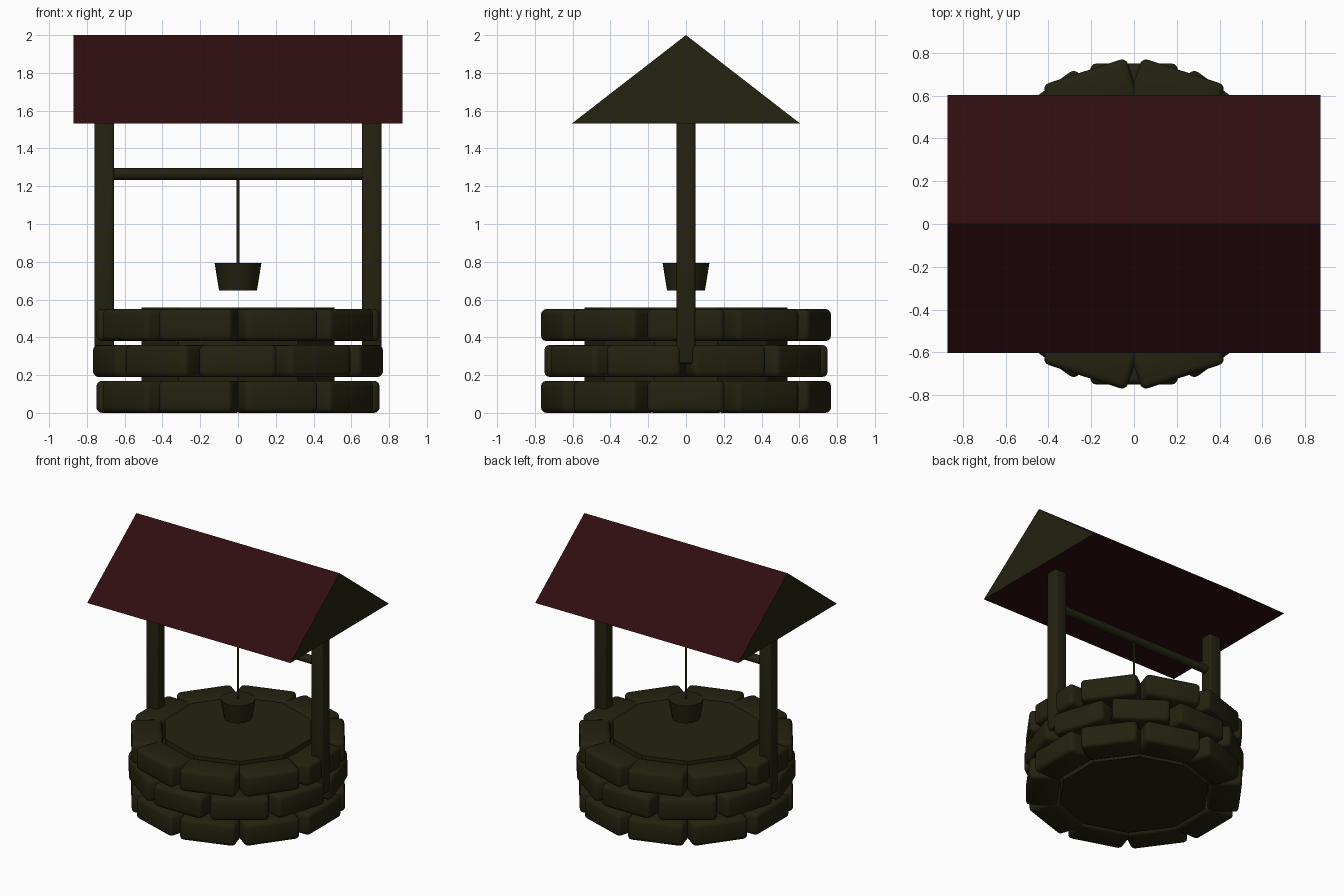
import bpy, bmesh, math
from mathutils import Matrix, Vector

cube = bpy.data.objects.get("Cube")
if cube:
    bpy.data.objects.remove(cube, do_unlink=True)


def material(name, rgb):
    m = bpy.data.materials.new(name)
    m.use_nodes = True
    m.diffuse_color = (*rgb, 1)
    m.node_tree.nodes["Principled BSDF"].inputs["Base Color"].default_value = (*rgb, 1)
    return m


olive = material("dark olive", (0.017, 0.016, 0.005))
red = material("dark red", (0.029, 0.004, 0.005))


def add_object(name, bm, mats=(olive,), smooth=None):
    bmesh.ops.recalc_face_normals(bm, faces=bm.faces)
    mesh = bpy.data.meshes.new(name)
    bm.to_mesh(mesh)
    bm.free()
    for m in mats:
        mesh.materials.append(m)
    ob = bpy.data.objects.new(name, mesh)
    bpy.context.collection.objects.link(ob)
    if smooth:
        bpy.ops.object.select_all(action='DESELECT')
        ob.select_set(True)
        bpy.context.view_layer.objects.active = ob
        bpy.ops.object.shade_smooth_by_angle(angle=math.radians(smooth))
    return ob


def rounded_box(name, low, high, bevel, turn=0):
    low, high = Vector(low), Vector(high)
    bm = bmesh.new()
    bmesh.ops.create_cube(bm, size=1, matrix=Matrix.Translation((low + high) / 2)
                          @ Matrix.Diagonal((*(high - low), 1)))
    bmesh.ops.bevel(bm, geom=bm.edges[:], offset=bevel, segments=3,
                    profile=0.5, affect='EDGES')
    bm.transform(Matrix.Rotation(turn, 4, 'Z'))
    return add_object(name, bm, smooth=40)


def cylinder(name, bottom_r, top_r, sides, z0, z1, matrix=Matrix(), smooth=None):
    bm = bmesh.new()
    bmesh.ops.create_cone(bm, cap_ends=True, segments=sides, radius1=bottom_r,
                          radius2=top_r, depth=z1 - z0)
    bm.transform(matrix @ Matrix.Translation((0, 0, (z0 + z1) / 2)))
    return add_object(name, bm, smooth=smooth)


# Stone courses, alternate rows staggered by half a stone
STONES = 10
step = math.tau / STONES
for row, (z0, z1) in enumerate([(0, 0.17), (0.19, 0.36), (0.38, 0.55)]):
    for i in range(STONES):
        turn = step * (i + 0.5 * (row % 2))
        rounded_box(f"stone_row{row + 1}_{i + 1}", (0.53, -0.205, z0),
                    (0.75, 0.205, z1), 0.03, turn)

# Ten-sided core filling the well
quarter = Matrix.Rotation(math.pi / 2, 4, 'Z')
core = cylinder("well_core", 0.537, 0.537, STONES, 0.005, 0.557)
angle = max(math.atan2(v.co.y, v.co.x) for v in core.data.vertices if v.co.x > 0)
core.data.transform(Matrix.Rotation(math.pi / 2 - angle, 4, 'Z'))

# Posts and crossbar
for side, s in (("right", -1), ("left", 1)):
    rounded_box(f"{side}_post", (s * 0.708 - 0.052, -0.05, 0.26),
                (s * 0.708 + 0.052, 0.05, 1.57), 0.016)
cylinder("crossbar", 0.031, 0.031, 16, -0.68, 0.68,
         Matrix.Translation((0, 0, 1.265)) @ Matrix.Rotation(math.pi / 2, 4, 'Y'), 40)

# Rope and bucket
cylinder("rope", 0.008, 0.008, 8, 0.78, 1.25, smooth=50)
cylinder("bucket", 0.1, 0.124, 12, 0.647, 0.793, smooth=35)

# Roof prism: red slopes and underside, olive gable ends
bm = bmesh.new()
gable = bm.faces.new([bm.verts.new((-0.872, y, z))
                      for y, z in ((-0.603, 1.533), (0.603, 1.533), (0, 2.0))])
ext = bmesh.ops.extrude_face_region(bm, geom=[gable], use_keep_orig=True)
for g in ext["geom"]:
    if isinstance(g, bmesh.types.BMVert):
        g.co.x = 0.872
bm.normal_update()
for f in bm.faces:
    f.material_index = 1 if abs(f.normal.x) > 0.9 else 0
add_object("roof", bm, (red, olive))
